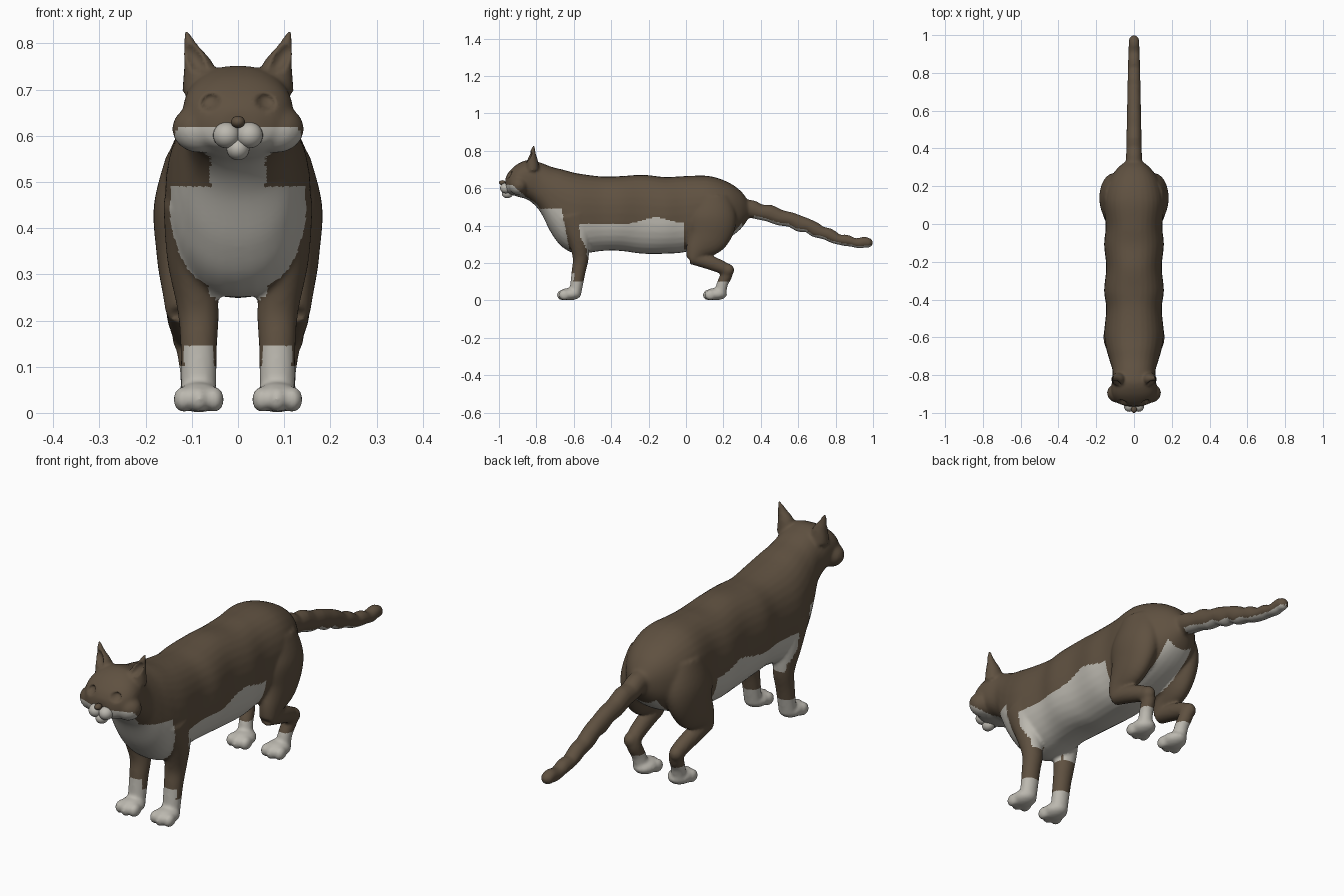
import bpy, bmesh, math
from mathutils import Vector, Matrix

if "Cube" in bpy.data.objects:
    bpy.data.objects.remove(bpy.data.objects["Cube"])


def material(name, colour):
    mat = bpy.data.materials.new(name)
    mat.use_nodes = True
    mat.diffuse_color = (*colour, 1)
    mat.node_tree.nodes["Principled BSDF"].inputs["Base Color"].default_value = (*colour, 1)
    return mat


BROWN = material("brown_fur", (0.115, 0.082, 0.052))
WHITE = material("white_fur", (0.50, 0.48, 0.43))


def spline(points, steps):
    """Catmull-Rom interpolation through stations of any dimension."""
    ps = [points[0]] + points + [points[-1]]
    out = []
    for a, b, c, d in zip(ps, ps[1:], ps[2:], ps[3:]):
        for i in range(steps):
            t = i / steps
            out.append([q + 0.5 * t * (r - p + t * (2*p - 5*q + 4*r - s + t * (3*(q - r) + s - p)))
                        for p, q, r, s in zip(a, b, c, d)])
    return out + [list(points[-1])]


def loft(bm, stations, upright=False, power=2.0, sides=32, steps=6):
    """Skin rings of (x, y, z, half width, half depth) along a smooth path."""
    path = spline(stations, steps)
    rings = []
    for i, (x, y, z, rx, rv) in enumerate(path):
        before, after = path[max(i - 1, 0)], path[min(i + 1, len(path) - 1)]
        along = Vector((0, 1, 0)) if upright else (Vector(after[:3]) - Vector(before[:3])).normalized()
        v = along.cross(Vector((1, 0, 0))).normalized()
        u = v.cross(along)
        ring = []
        for k in range(sides):
            c, s = math.cos(math.tau * k / sides), math.sin(math.tau * k / sides)
            cu = math.copysign(abs(c) ** (2 / power), c)
            sv = math.copysign(abs(s) ** (2 / power), s)
            ring.append(bm.verts.new(Vector((x, y, z)) + u * cu * rx + v * sv * rv))
        rings.append(ring)
    for a, b in zip(rings, rings[1:]):
        for k in range(sides):
            j = (k + 1) % sides
            bm.faces.new((a[k], a[j], b[j], b[k]))
    bm.faces.new(rings[0][::-1])
    bm.faces.new(rings[-1])


def ball(bm, centre, radii):
    bmesh.ops.create_uvsphere(bm, u_segments=24, v_segments=16, radius=1,
                              matrix=Matrix.Translation(centre) @ Matrix.Diagonal((*radii, 1)))


def make_object(name, bm, mats):
    bmesh.ops.recalc_face_normals(bm, faces=bm.faces)
    mesh = bpy.data.meshes.new(name)
    bm.to_mesh(mesh)
    bm.free()
    for mat in mats:
        mesh.materials.append(mat)
    obj = bpy.data.objects.new(name, mesh)
    bpy.context.collection.objects.link(obj)
    for p in mesh.polygons:
        p.use_smooth = True
    return obj


bm = bmesh.new()

# Head, neck and trunk: y, top, bottom, half width
trunk = [(-0.965, 0.655, 0.585, 0.04), (-0.945, 0.69, 0.57, 0.09), (-0.90, 0.73, 0.555, 0.118),
         (-0.84, 0.752, 0.535, 0.118), (-0.78, 0.738, 0.475, 0.113), (-0.72, 0.715, 0.36, 0.13),
         (-0.66, 0.70, 0.285, 0.147), (-0.58, 0.68, 0.25, 0.158), (-0.45, 0.663, 0.265, 0.147),
         (-0.35, 0.665, 0.265, 0.158), (-0.23, 0.672, 0.25, 0.147), (-0.11, 0.66, 0.25, 0.158),
         (-0.01, 0.665, 0.258, 0.15), (0.12, 0.666, 0.29, 0.162), (0.22, 0.635, 0.33, 0.138),
         (0.29, 0.588, 0.38, 0.092), (0.335, 0.53, 0.44, 0.04)]
loft(bm, [(0, y, (t + b) / 2, w, (t - b) / 2) for y, t, b, w in trunk], True, 2.3)

# Tail with gentle ripples
tail = [(0, 0.29, 0.50, 0.045, 0.046), (0, 0.40, 0.475, 0.041, 0.044), (0, 0.61, 0.413, 0.037, 0.041),
        (0, 0.76, 0.35, 0.034, 0.033), (0, 0.87, 0.315, 0.031, 0.028), (0, 0.97, 0.309, 0.028, 0.027)]
tail = [(x, y, z + 0.004 * math.sin(y * 60), rx, rv + 0.003 * math.sin(y * 75))
        for x, y, z, rx, rv in spline(tail, 4)]
loft(bm, tail, steps=2)
ball(bm, (0, 0.97, 0.309), (0.028, 0.03, 0.027))

for s in (-1, 1):
    # Cheeks and ears
    ball(bm, (s * 0.083, -0.895, 0.615), (0.06, 0.052, 0.052))
    loft(bm, [(s * 0.078, -0.822, 0.70, 0.043, 0.038), (s * 0.085, -0.822, 0.745, 0.034, 0.031),
              (s * 0.100, -0.820, 0.785, 0.019, 0.018), (s * 0.113, -0.815, 0.828, 0.005, 0.006)])
    # Front legs
    loft(bm, [(s * 0.115, -0.60, 0.46, 0.047, 0.09), (s * 0.106, -0.575, 0.34, 0.048, 0.06),
              (s * 0.087, -0.563, 0.23, 0.045, 0.043), (s * 0.085, -0.575, 0.15, 0.040, 0.037),
              (s * 0.085, -0.592, 0.04, 0.038, 0.032)])
    # Thighs, shanks and hocks
    loft(bm, [(s * 0.085, 0.14, 0.55, 0.07, 0.10), (s * 0.105, 0.14, 0.44, 0.078, 0.13),
              (s * 0.117, 0.115, 0.345, 0.060, 0.115), (s * 0.122, 0.06, 0.27, 0.043, 0.065),
              (s * 0.122, 0.035, 0.215, 0.034, 0.034)])
    loft(bm, [(s * 0.122, 0.028, 0.23, 0.035, 0.036), (s * 0.118, 0.12, 0.205, 0.035, 0.038),
              (s * 0.11, 0.205, 0.17, 0.032, 0.034), (s * 0.104, 0.217, 0.14, 0.030, 0.032),
              (s * 0.097, 0.195, 0.09, 0.029, 0.030), (s * 0.092, 0.182, 0.035, 0.032, 0.032)])
    ball(bm, (s * 0.112, 0.222, 0.163), (0.031, 0.036, 0.034))
    # Paws with three toes each
    for y in (-0.592, 0.188):
        ball(bm, (s * 0.085, y - 0.03, 0.034), (0.05, 0.062, 0.033))
        for dx in (-0.033, 0, 0.033):
            ball(bm, (s * 0.085 + dx, y - 0.068 + abs(dx) * 0.3, 0.029), (0.022, 0.031, 0.028))

blend = make_object("blended_parts", bm, [])

# Fuse the parts into one soft skin
remesh = blend.modifiers.new("Fuse", 'REMESH')
remesh.mode = 'VOXEL'
remesh.voxel_size = 0.0075
relax = blend.modifiers.new("Relax", 'SMOOTH')
relax.factor, relax.iterations = 0.5, 5
bpy.context.view_layer.update()
skin = bpy.data.meshes.new_from_object(blend.evaluated_get(bpy.context.evaluated_depsgraph_get()))
bpy.data.objects.remove(blend)
bm = bmesh.new()
bm.from_mesh(skin)

# Press in the eye sockets and the hollows of the ears
for v in bm.verts:
    x, y, z = abs(v.co.x), v.co.y, v.co.z
    du, dv = x - 0.06, z - 0.673
    r = math.hypot((du * 0.9 - dv * 0.4) / 0.022, (du * 0.4 + dv * 0.9) / 0.018)
    if y < -0.86 and r < 1:
        v.co.y += 0.018 * (1 - r ** 3)
    e = math.hypot((x - 0.075 - (z - 0.72) * 0.4) / 0.02, (z - 0.765) / 0.035)
    if -0.87 < y < -0.815 and z > 0.74 and e < 1:
        v.co.y += 0.02 * (1 - e * e)


def is_white(c, n):
    x, y, z = abs(c.x), c.y, c.z
    if z < 0.10 + (0.045 if n.y < -0.6 and y < 0 else 0):                 # socks
        return True
    if y < -0.79 and z < min(0.62, 0.62 - 0.9 * (y + 0.93)):             # muzzle, jaw, throat
        return z > 0.555 or x < 0.06
    if y < -0.62 - 0.2 * (z - 0.26) and 0.25 < z < 0.49:                 # bib
        return x < 0.15
    if y < -0.7 and z < 0.56 and x < 0.06:
        return True
    if -0.57 < y < -0.01 and z > 0.235:                                  # belly
        top = 0.41 + 0.035 * math.exp(-((y + 0.16) / 0.09) ** 2)
        return z < top and (y > -0.53 or z > 0.27 + (-0.53 - y) * 2 or x < 0.05)
    if y < 0.3 and z > 0.235 and x < 0.065 and n.z < -0.3 and z < 0.42:   # between the legs
        return True
    return y > 0.36 and n.z < -0.6                                       # under the tail


bm.normal_update()
for f in bm.faces:
    f.material_index = int(is_white(f.calc_center_median(), f.normal))
make_object("body", bm, [BROWN, WHITE])

# Muzzle pads, chin and nose
for name, parts, mat in (
        ("muzzle", [((s * 0.025, -0.963, 0.601), (0.029, 0.031, 0.028)) for s in (-1, 1)], WHITE),
        ("chin", [((0, -0.955, 0.572), (0.025, 0.030, 0.025))], WHITE),
        ("nose", [((0, -0.982, 0.630), (0.015, 0.018, 0.013))], BROWN)):
    bm = bmesh.new()
    for centre, radii in parts:
        ball(bm, centre, radii)
    make_object(name, bm, [mat])
